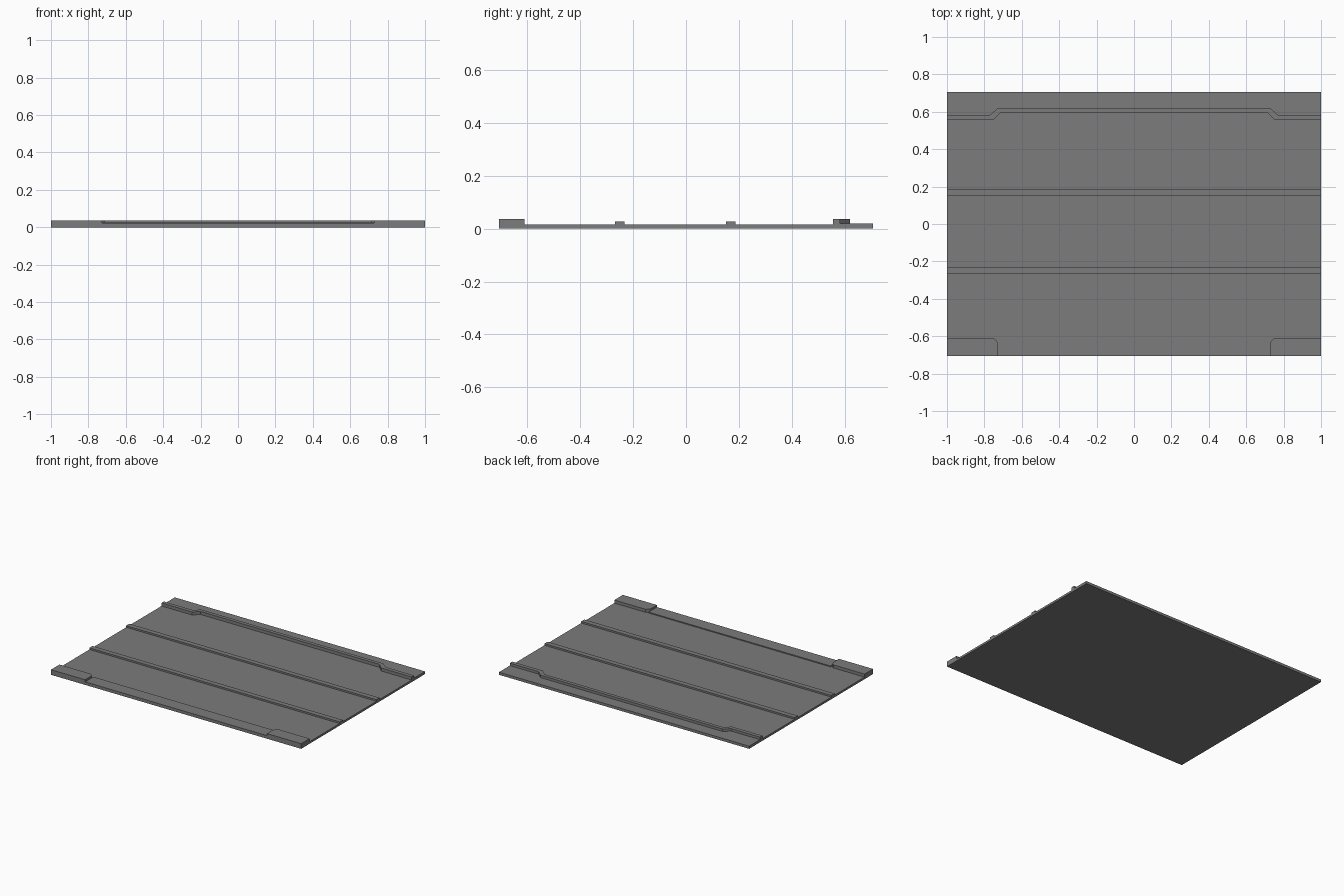
import bpy, bmesh

cube = bpy.data.objects.get("Cube")
if cube:
    bpy.data.objects.remove(cube, do_unlink=True)

grey = bpy.data.materials.new("mid grey")
grey.use_nodes = True
colour = (0.2, 0.2, 0.2, 1)
grey.diffuse_color = colour
grey.node_tree.nodes["Principled BSDF"].inputs["Base Color"].default_value = colour

HALF_X, HALF_Y = 1.0, 0.707
FLOOR, LEDGE, STRIP, RAIL = 0.015, 0.019, 0.027, 0.037


def slab(name, outline, bottom, top):
    """Extrude a plan outline between two heights."""
    bm = bmesh.new()
    face = bm.faces.new([bm.verts.new((x, y, bottom)) for x, y in outline])
    grown = bmesh.ops.extrude_face_region(bm, geom=[face])["geom"]
    for v in grown:
        if isinstance(v, bmesh.types.BMVert):
            v.co.z = top
    bmesh.ops.recalc_face_normals(bm, faces=bm.faces)
    mesh = bpy.data.meshes.new(name)
    bm.to_mesh(mesh)
    bm.free()
    mesh.materials.append(grey)
    obj = bpy.data.objects.new(name, mesh)
    bpy.context.collection.objects.link(obj)
    return obj


def rect(x0, x1, y0, y1):
    return [(x0, y0), (x1, y0), (x1, y1), (x0, y1)]


def mirrored(half):
    """Complete a right-to-left line from its +x half."""
    return half + [(-x, y) for x, y in reversed(half)]


# Floor panel
slab("floor_panel", rect(-HALF_X, HALF_X, -HALF_Y, HALF_Y), 0, FLOOR)

# Two cross strips
for name, y in (("front_strip", -0.25), ("rear_strip", 0.17)):
    slab(name, rect(-HALF_X, HALF_X, y - 0.018, y + 0.018), FLOOR, STRIP)

# Rear rail with a jogged middle, and the ledge behind it
rail_front = mirrored([(HALF_X, 0.555), (0.755, 0.555), (0.715, 0.594)])
rail_back = mirrored([(HALF_X, 0.583), (0.77, 0.583), (0.727, 0.62)])
slab("rear_rail", rail_front + rail_back[::-1], FLOOR, RAIL)
slab("rear_ledge", rail_back + [(-HALF_X, HALF_Y), (HALF_X, HALF_Y)], FLOOR, LEDGE)

# Front sill between the corner blocks
slab("front_sill", rect(-0.727, 0.727, -HALF_Y, -0.612), FLOOR, LEDGE + 0.003)

# Corner blocks with a clipped inner corner
for name, side in (("left_corner_block", 1), ("right_corner_block", -1)):
    plan = [(HALF_X, -HALF_Y), (0.727, -HALF_Y), (0.727, -0.64),
            (0.733, -0.625), (0.75, -0.61), (HALF_X, -0.61)]
    slab(name, [(side * x, y) for x, y in plan], FLOOR, RAIL)
